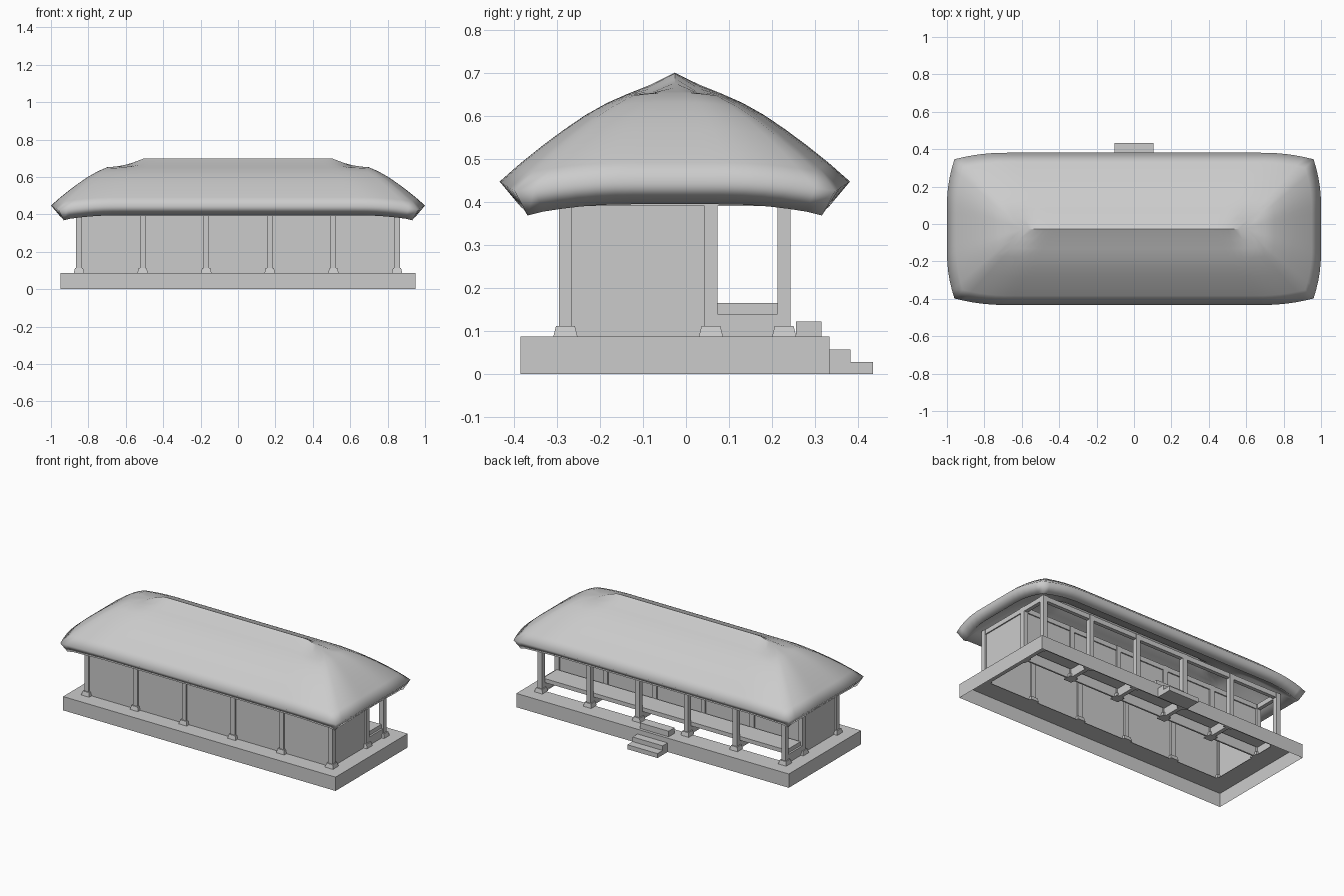
import bpy, bmesh, math

cube = bpy.data.objects.get("Cube")
if cube:
    bpy.data.objects.remove(cube, do_unlink=True)

grey = bpy.data.materials.new("plain_grey")
grey.use_nodes = True
grey.diffuse_color = (0.6, 0.6, 0.6, 1)
grey.node_tree.nodes["Principled BSDF"].inputs["Base Color"].default_value = grey.diffuse_color


def finish(name, bm):
    bmesh.ops.recalc_face_normals(bm, faces=bm.faces)
    mesh = bpy.data.meshes.new(name)
    bm.to_mesh(mesh)
    bm.free()
    mesh.materials.append(grey)
    obj = bpy.data.objects.new(name, mesh)
    bpy.context.collection.objects.link(obj)
    return obj


def add_box(bm, x0, x1, y0, y1, z0, z1, taper=1.0):
    verts = bmesh.ops.create_cube(bm, size=1)["verts"]
    for v in verts:
        k = taper if v.co.z > 0 else 1
        v.co = ((x0 + x1) / 2 + v.co.x * k * (x1 - x0),
                (y0 + y1) / 2 + v.co.y * k * (y1 - y0),
                z0 if v.co.z < 0 else z1)
    return verts


def box(name, *size):
    bm = bmesh.new()
    add_box(bm, *size)
    return finish(name, bm)


FLOOR, HEAD = 0.087, 0.39
COLUMNS_X = [-0.85 + 0.34 * i for i in range(6)]
FRONT, MIDDLE, PORCH = -0.28, 0.058, 0.228
CENTRE = -0.026

# Platform: open underneath, with a deck running round a central opening
bm = bmesh.new()
add_box(bm, -0.95, 0.95, -0.385, 0.333, 0, FLOOR)
bm.normal_update()
bottom = [f for f in bm.faces if f.normal.z < -0.5]
top = [f for f in bm.faces if f.normal.z > 0.5]
bmesh.ops.inset_region(bm, faces=top, thickness=0.12, use_even_offset=True)
bmesh.ops.delete(bm, geom=bottom + top, context="FACES")
finish("platform", bm)

# Steps up to the porch
box("lower_step", -0.105, 0.105, 0.382, 0.434, 0, 0.028)
box("upper_step", -0.105, 0.105, 0.333, 0.382, 0, 0.057)
box("deck_step", -0.1, 0.1, 0.255, 0.315, FLOOR, 0.122)

# Columns on tapered footings, with a beam along each row
for row, y in (("front", FRONT), ("middle", MIDDLE), ("porch", PORCH)):
    shafts, feet = bmesh.new(), bmesh.new()
    for x in COLUMNS_X:
        add_box(shafts, x - 0.015, x + 0.015, y - 0.015, y + 0.015, FLOOR, HEAD + 0.03)
        add_box(feet, x - 0.028, x + 0.028, y - 0.028, y + 0.028, FLOOR, 0.112, 0.78)
    finish(row + "_columns", shafts)
    finish(row + "_footings", feet)
    box(row + "_beam", -0.85, 0.85, y - 0.012, y + 0.012, HEAD, HEAD + 0.03)

# Walls of the closed room
for name, y in (("front_wall", FRONT), ("porch_wall", MIDDLE)):
    box(name, -0.85, 0.85, y - 0.005, y + 0.005, FLOOR, HEAD + 0.01)
for side, x in (("right", -0.85), ("left", 0.85)):
    box(side + "_wall", x - 0.005, x + 0.005, FRONT, MIDDLE, FLOOR, HEAD + 0.01)
    box(side + "_beam", x - 0.012, x + 0.012, FRONT, PORCH, HEAD, HEAD + 0.03)

# Porch bench along the wall
box("bench_seat", -0.85, 0.85, 0.073, 0.213, 0.14, 0.165)
bm = bmesh.new()
for x in COLUMNS_X:
    add_box(bm, x - 0.012, x + 0.012, 0.073, 0.213, FLOOR, 0.14)
finish("bench_legs", bm)

# Hipped roof: rings from the eaves inwards to the ridge
PROFILE = [(0, 0.447), (0.05, 0.491), (0.1, 0.531), (0.15, 0.568), (0.2, 0.602),
           (0.25, 0.63), (0.3, 0.652), (0.35, 0.672), (0.407, 0.70)]
HALF_LENGTH, HALF_DEPTH = 1.0, 0.407
LONG, SHORT = 40, 16


def ring_params():
    for i in range(LONG):
        yield -1 + 2 * i / LONG, -1
    for i in range(SHORT):
        yield 1, -1 + 2 * i / SHORT
    for i in range(LONG):
        yield 1 - 2 * i / LONG, 1
    for i in range(SHORT):
        yield -1, 1 - 2 * i / SHORT


def roof_point(u, v, inset, height):
    fade = 1 - inset / HALF_DEPTH
    su = max(0, (abs(u) - 0.72) / 0.28)
    sv = max(0, (abs(v) - 0.35) / 0.65)
    x = u * (HALF_LENGTH - inset - 0.04 * fade * sv ** 2)
    y = v * (HALF_DEPTH - inset - 0.035 * fade * su ** 2)
    z = height - 0.022 * fade * min(su, sv) ** 2
    # The ridge dips gently where it meets the hips
    dip = min(1, max(0, (abs(x) - 0.5) / 0.09))
    z -= 0.034 * dip * max(0, (inset - 0.3) / 0.107)
    return x, y + CENTRE, z


bm = bmesh.new()
rings = [[bm.verts.new(roof_point(u, v, d, h)) for u, v in ring_params()] for d, h in PROFILE]
for low, high in zip(rings, rings[1:]):
    for i in range(len(low)):
        j = (i + 1) % len(low)
        bm.faces.new((low[i], low[j], high[j], high[i]))
bmesh.ops.remove_doubles(bm, verts=bm.verts, dist=0.0005)
bmesh.ops.dissolve_degenerate(bm, edges=bm.edges, dist=0.0001)
bmesh.ops.recalc_face_normals(bm, faces=bm.faces)
if sum(f.normal.z for f in bm.faces) < 0:
    bmesh.ops.reverse_faces(bm, faces=bm.faces)
mesh = bpy.data.meshes.new("roof")
bm.to_mesh(mesh)
bm.free()
mesh.materials.append(grey)
roof = bpy.data.objects.new("roof", mesh)
bpy.context.collection.objects.link(roof)
shell = roof.modifiers.new("thickness", "SOLIDIFY")
shell.thickness = 0.07
shell.offset = -1

bpy.ops.object.select_all(action="DESELECT")
roof.select_set(True)
bpy.context.view_layer.objects.active = roof
bpy.ops.object.shade_smooth_by_angle(angle=math.radians(30))
